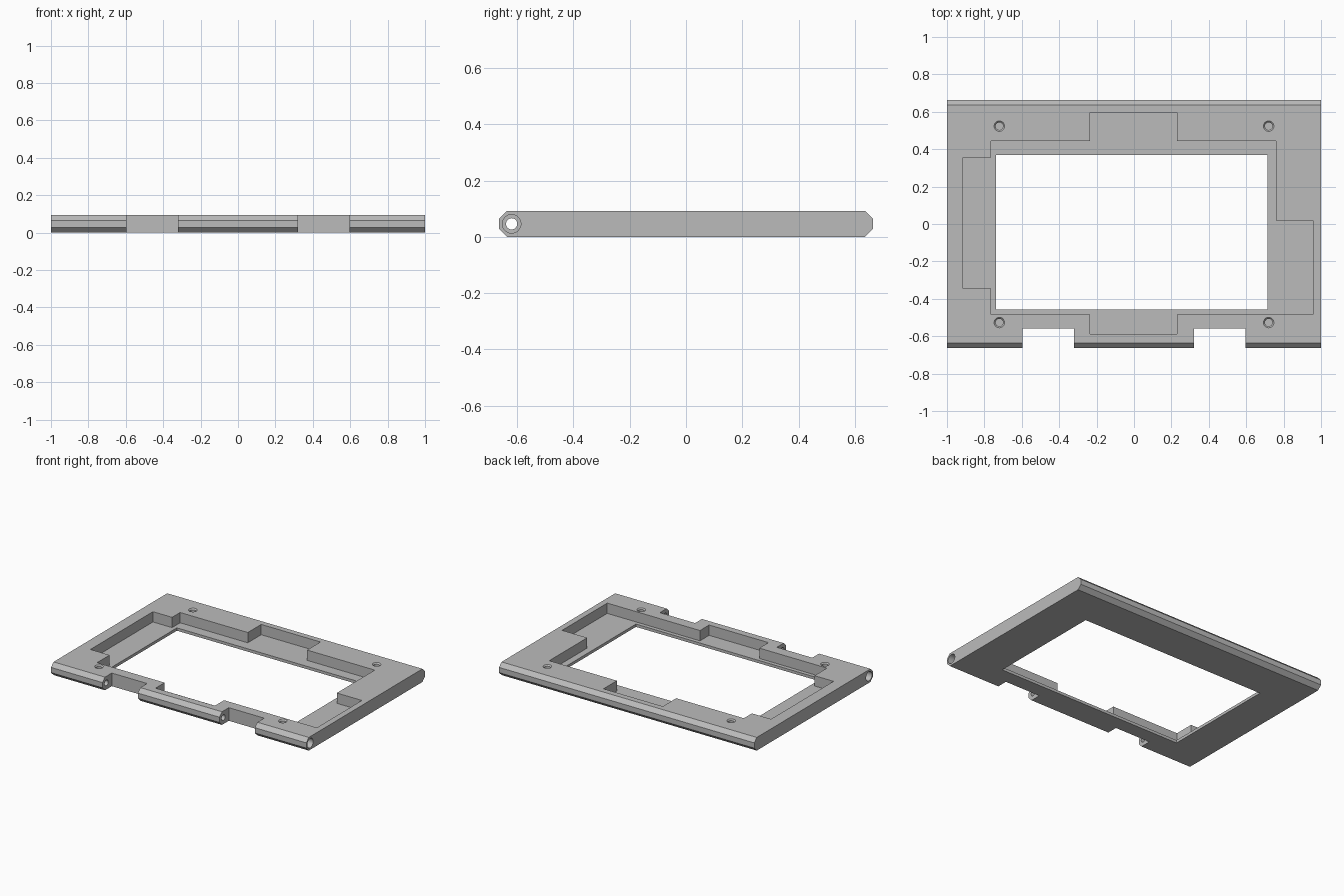
import bpy, bmesh, math
from mathutils import Matrix, Vector

if "Cube" in bpy.data.objects:
    bpy.data.objects.remove(bpy.data.objects["Cube"])

H = 0.093            # plate thickness
FLOOR = 0.02         # thickness left under the recess
HINGE_Y, HINGE_Z = -0.62, H / 2

grey = bpy.data.materials.new("plain grey")
grey.diffuse_color = (0.5, 0.5, 0.5, 1)
grey.use_nodes = True
grey.node_tree.nodes["Principled BSDF"].inputs["Base Color"].default_value = grey.diffuse_color


def prism(name, pts, offset, matrix=Matrix()):
    """Extrude a closed 3D outline along an offset."""
    bm = bmesh.new()
    face = bm.faces.new([bm.verts.new(p) for p in pts])
    ext = bmesh.ops.extrude_face_region(bm, geom=[face])
    verts = [g for g in ext["geom"] if isinstance(g, bmesh.types.BMVert)]
    bmesh.ops.translate(bm, verts=verts, vec=Vector(offset))
    bmesh.ops.recalc_face_normals(bm, faces=bm.faces)
    return finish(name, bm)


def cone(name, r_low, r_high, depth, centre, along_x=False):
    """Cylinder or cone standing on z, or lying along x."""
    bm = bmesh.new()
    m = Matrix.Translation(centre)
    if along_x:
        m = m @ Matrix.Rotation(math.pi / 2, 4, 'Y')
    bmesh.ops.create_cone(bm, cap_ends=True, segments=32, radius1=r_low,
                          radius2=r_high, depth=depth, matrix=m)
    return finish(name, bm)


def finish(name, bm):
    mesh = bpy.data.meshes.new(name)
    bm.to_mesh(mesh)
    bm.free()
    mesh.materials.append(grey)
    ob = bpy.data.objects.new(name, mesh)
    bpy.context.collection.objects.link(ob)
    return ob


def box(name, x0, x1, y0, y1, z0, z1):
    return prism(name, [(x0, y0, z0), (x1, y0, z0), (x1, y1, z0), (x0, y1, z0)],
                 (0, 0, z1 - z0))


def cut(target, cutter):
    cutter.hide_render = True
    bpy.context.view_layer.objects.active = target
    mod = target.modifiers.new("cut", 'BOOLEAN')
    mod.operation, mod.solver, mod.object = 'DIFFERENCE', 'EXACT', cutter
    bpy.ops.object.modifier_apply(modifier=mod.name)
    bpy.data.objects.remove(cutter)


# Plate with chamfered front and back edges
half = [(0.636, 0), (0.664, 0.028), (0.664, H - 0.028), (0.636, H)]
profile = half + [(-y, z) for y, z in reversed(half)]
frame = prism("display_frame", [(-1, y, z) for y, z in profile], (2, 0, 0))

# Stepped recess for the panel
outline = [(-0.235, 0.595), (0.23, 0.595), (0.23, 0.445), (0.76, 0.445),
           (0.76, 0.02), (0.957, 0.02), (0.957, -0.485), (0.23, -0.485),
           (0.23, -0.587), (-0.235, -0.587), (-0.235, -0.485), (-0.765, -0.485),
           (-0.765, -0.345), (-0.915, -0.345), (-0.915, 0.355), (-0.765, 0.355),
           (-0.765, 0.445), (-0.235, 0.445)]
cut(frame, prism("recess_cutter", [(x, y, FLOOR) for x, y in outline], (0, 0, 0.2)))

# Window through the floor
cut(frame, box("window_cutter", -0.738, 0.713, -0.458, 0.37, -0.1, 0.2))

# Hinge gaps in the front edge
for s in (-1, 1):
    x0, x1 = sorted((s * 0.32, s * 0.597))
    cut(frame, box("gap_cutter", x0, x1, -0.8, -0.56, -0.1, 0.2))

# Hinge pin bore, wider at both outer ends
cut(frame, cone("pin_cutter", 0.02, 0.02, 2.4, (0, HINGE_Y, HINGE_Z), True))
for s in (-1, 1):
    cut(frame, cone("pin_head_cutter", 0.033, 0.033, 0.12,
                    (s, HINGE_Y, HINGE_Z), True))

# Blind screw holes with a countersunk rim
for x in (-0.72, 0.72):
    for y in (-0.527, 0.523):
        cut(frame, cone("screw_cutter", 0.02, 0.02, 0.2, (x, y, 0.13)))
        cut(frame, cone("rim_cutter", 0.018, 0.038, 0.02, (x, y, H)))

# Smooth bores, sharp edges
bpy.ops.object.select_all(action='DESELECT')
frame.select_set(True)
bpy.context.view_layer.objects.active = frame
bpy.ops.object.shade_smooth_by_angle(angle=math.radians(25))
